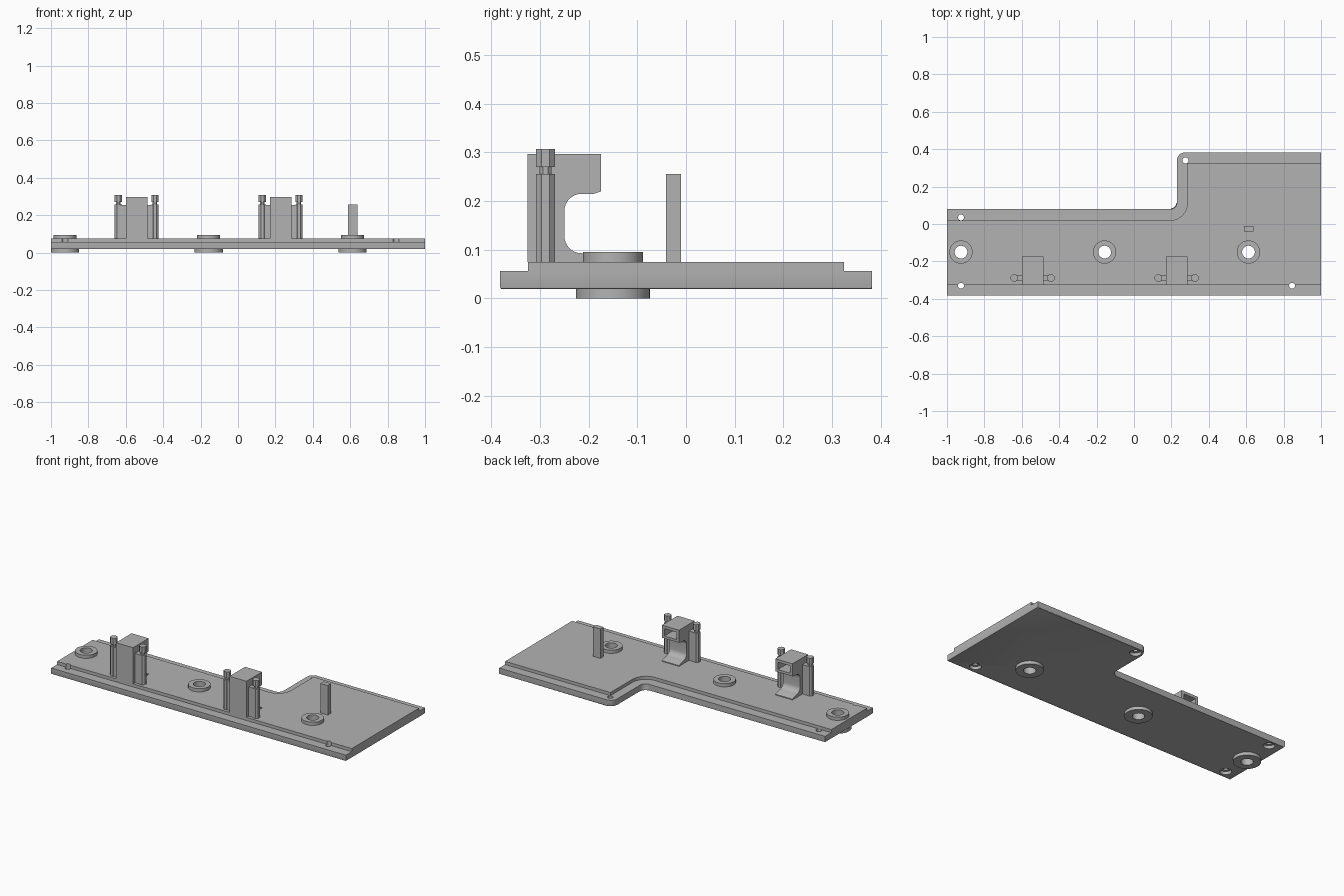
import bpy, bmesh
from math import cos, sin, radians, pi
from mathutils import Matrix

default = bpy.data.objects.get("Cube")
if default:
    bpy.data.objects.remove(default)

grey = bpy.data.materials.new("plain_grey")
grey.use_nodes = True
GREY = (0.45, 0.45, 0.45, 1)
grey.diffuse_color = GREY
grey.node_tree.nodes["Principled BSDF"].inputs["Base Color"].default_value = GREY
parts = []


def finish(name, bm, keep=True):
    bmesh.ops.recalc_face_normals(bm, faces=bm.faces)
    mesh = bpy.data.meshes.new(name)
    bm.to_mesh(mesh)
    bm.free()
    mesh.materials.append(grey)
    obj = bpy.data.objects.new(name, mesh)
    bpy.context.collection.objects.link(obj)
    if keep:
        parts.append(obj)
    else:
        obj.hide_render = True
    return obj


def arc(cx, cy, r, start, end, n=8):
    angles = [radians(start + (end - start) * i / n) for i in range(n + 1)]
    return [(cx + r * cos(a), cy + r * sin(a)) for a in angles]


def prism(name, points, low, high, axis="z", bevel=0, keep=True):
    """Extrude a closed outline along z, or a (y, z) outline along x."""
    place = (lambda p, h: (p[0], p[1], h)) if axis == "z" else (lambda p, h: (h, p[0], p[1]))
    bm = bmesh.new()
    a = [bm.verts.new(place(p, low)) for p in points]
    b = [bm.verts.new(place(p, high)) for p in points]
    base = bm.faces.new(a)
    bm.faces.new(b)
    for i in range(len(a)):
        j = (i + 1) % len(a)
        bm.faces.new((a[i], a[j], b[j], b[i]))
    if bevel:
        bmesh.ops.bevel(bm, geom=list(base.edges), offset=bevel, segments=2,
                        profile=0.5, affect="EDGES")
    return finish(name, bm, keep)


def box(name, x, y, z, keep=True):
    return prism(name, [(x[0], y[0]), (x[1], y[0]), (x[1], y[1]), (x[0], y[1])], *z, keep=keep)


def disc(name, x, y, r, low, high, sides=48, bevel=0, keep=True):
    turn = 180 / sides
    ring = arc(x, y, r, turn, 360 + turn, sides)[:-1]
    return prism(name, ring, low, high, bevel=bevel, keep=keep)


def cut(target, cutters):
    for c in cutters:
        m = target.modifiers.new("cut", "BOOLEAN")
        m.operation, m.solver, m.object = "DIFFERENCE", "EXACT", c
    bpy.context.view_layer.update()
    graph = bpy.context.evaluated_depsgraph_get()
    mesh = bpy.data.meshes.new_from_object(target.evaluated_get(graph))
    target.modifiers.clear()
    target.data = mesh
    for c in cutters:
        bpy.data.objects.remove(c)


# Stepped L-shaped plate
BOSSES = [(-0.925, -0.15), (-0.157, -0.15), (0.612, -0.15)]
SCREWS = [(-0.925, 0.035), (-0.925, -0.33), (0.845, -0.33), (0.275, 0.34)]


def plate_holes(counterbore):
    holes = [disc("bore", x, y, 0.034, -0.1, 0.2, keep=False) for x, y in BOSSES]
    holes += [disc("bore", x, y, 0.016, -0.1, 0.2, 24, keep=False) for x, y in SCREWS]
    if counterbore:
        holes += [disc("recess", x, y, 0.032, -0.1, 0.038, 32, keep=False) for x, y in SCREWS]
    return holes


lower = ([(-1, -0.382), (1, -0.382), (1, 0.382)] + arc(0.27, 0.342, 0.04, 90, 180)
         + arc(0.195, 0.115, 0.035, 0, -90) + [(-1, 0.08)])
upper = ([(-1, -0.325), (1, -0.325), (1, 0.325), (0.285, 0.325)]
         + arc(0.195, 0.11, 0.09, 0, -90) + [(-1, 0.02)])
cut(prism("base_plate", lower, 0.019, 0.056, bevel=0.004), plate_holes(True))
cut(prism("raised_plate", upper, 0.056, 0.075), plate_holes(False))

# Bosses above and below the plate
for x, y in BOSSES:
    for name, r, low, high, bevel in (("top_boss", 0.062, 0.075, 0.095, 0),
                                      ("bottom_boss", 0.076, 0, 0.019, 0.003)):
        boss = disc(name, x, y, r, low, high, bevel=bevel)
        cut(boss, [disc("bore", x, y, 0.034, -0.1, 0.2, keep=False)])

# Single upright post
box("locating_post", (0.588, 0.638), (-0.041, -0.01), (0.075, 0.256))

# Hooked clips with a hollow arm and a peg post at each side
hook = ([(-0.326, 0.075), (-0.175, 0.075), (-0.175, 0.08)]
        + arc(-0.215, 0.128, 0.035, 270, 180) + arc(-0.215, 0.18, 0.035, 180, 90)
        + [(-0.19, 0.215), (-0.175, 0.22), (-0.175, 0.297), (-0.326, 0.297)])
for cx in (-0.542, 0.228):
    clip = prism("clip_hook", hook, cx - 0.058, cx + 0.058, "x")
    cut(clip, [box("pocket", (cx - 0.041, cx + 0.041), (-0.3, -0.1), (0.235, 0.28), keep=False)])
    for side in (-1, 1):
        px, py = cx + side * 0.098, -0.289
        disc("peg_post", px, py, 0.021, 0.075, 0.256, 8)
        inner = sorted((cx + side * 0.058, px))
        box("post_web", inner, (py - 0.017, py + 0.017), (0.075, 0.255))
        disc("peg_stem", px, py, 0.013, 0.256, 0.27, 8)
        disc("peg_head", px, py, 0.021, 0.27, 0.307, 8)

# Smooth the curves and keep the corners crisp
bpy.ops.object.select_all(action="DESELECT")
for obj in parts:
    obj.select_set(True)
bpy.context.view_layer.objects.active = parts[0]
bpy.ops.object.shade_smooth_by_angle(angle=pi / 6)
